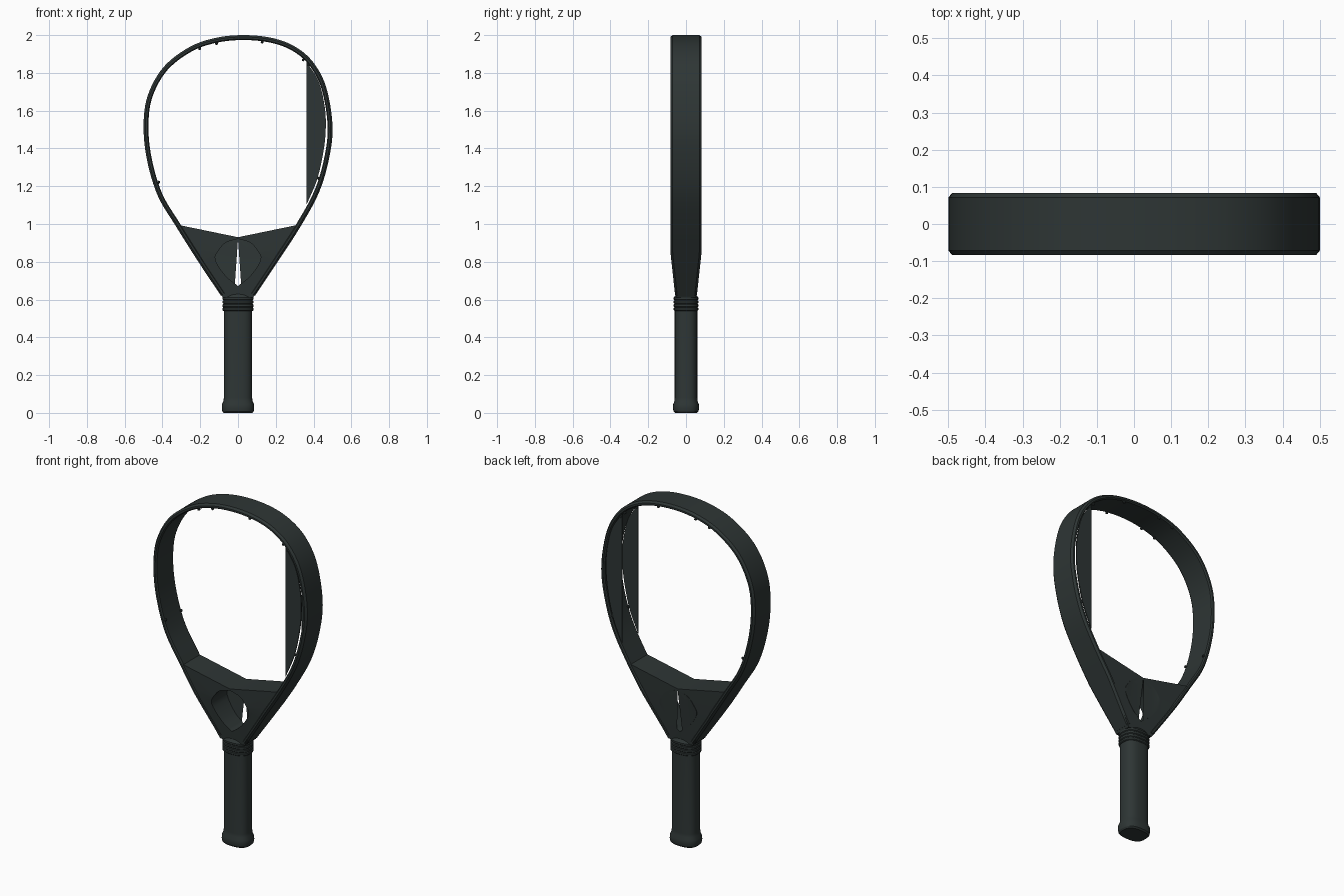
import bpy, bmesh, math
from mathutils import Vector

cube = bpy.data.objects.get("Cube")
if cube:
    bpy.data.objects.remove(cube, do_unlink=True)

graphite = bpy.data.materials.new("dark_graphite")
graphite.use_nodes = True
color = (0.027, 0.036, 0.035, 1)
graphite.diffuse_color = color
bsdf = graphite.node_tree.nodes["Principled BSDF"]
bsdf.inputs["Base Color"].default_value = color
bsdf.inputs["Roughness"].default_value = 0.6


def finish(bm, name, mirror=False, angle=30):
    bmesh.ops.recalc_face_normals(bm, faces=bm.faces)
    mesh = bpy.data.meshes.new(name)
    bm.to_mesh(mesh)
    bm.free()
    obj = bpy.data.objects.new(name, mesh)
    bpy.context.collection.objects.link(obj)
    mesh.materials.append(graphite)
    if mirror:
        mod = obj.modifiers.new("mirror", 'MIRROR')
        mod.use_clip = True
    bpy.ops.object.select_all(action='DESELECT')
    obj.select_set(True)
    bpy.context.view_layer.objects.active = obj
    bpy.ops.object.shade_smooth_by_angle(angle=math.radians(angle))
    return obj


def loft(rings, name):
    """Skin a list of closed rings and cap both ends."""
    bm = bmesh.new()
    loops = [[bm.verts.new(p) for p in ring] for ring in rings]
    n = len(loops[0])
    for a, b in zip(loops, loops[1:]):
        for i in range(n):
            bm.faces.new((a[i], a[(i + 1) % n], b[(i + 1) % n], b[i]))
    bm.faces.new(loops[0])
    bm.faces.new(loops[-1])
    return finish(bm, name)


def spline(points, steps=6):
    """Catmull-Rom curve through 2D points."""
    pts = [Vector(p) for p in points]
    pts = [2 * pts[0] - pts[1]] + pts + [2 * pts[-1] - pts[-2]]
    out = []
    for p, q, r, s in zip(pts, pts[1:], pts[2:], pts[3:]):
        for k in range(steps):
            t = k / steps
            out.append(0.5 * (2 * q + (r - p) * t + (2 * p - 5 * q + 4 * r - s) * t * t
                              + (3 * q - p - 3 * r + s) * t ** 3))
    return out + [pts[-2]]


def half_depth(z, full):
    """Frame depth, narrowing toward the handle."""
    t = min(1, max(0, (z - 0.62) / 0.23))
    return full - 0.025 * (1 - t)


def slab(outline, name, y_of, mirror=False):
    """Extrude an x-z outline; y_of(z) gives the near and far y."""
    bm = bmesh.new()
    sides = [[bm.verts.new((x, y_of(z)[k], z)) for x, z in outline] for k in (0, 1)]
    n = len(outline)
    for i in range(n):
        # Leave the centre line open where the mirrored halves meet
        j = (i + 1) % n
        if not (mirror and outline[i][0] == 0 and outline[j][0] == 0):
            bm.faces.new((sides[0][i], sides[0][j], sides[1][j], sides[1][i]))
    caps = [bm.faces.new(s) for s in sides]
    bmesh.ops.triangulate(bm, faces=caps)
    return finish(bm, name, mirror)


# Rim: chamfered band swept around the head
path = spline([(-0.09, 0.62), (-0.21, 0.8), (-0.33, 0.99), (-0.425, 1.15), (-0.482, 1.34),
               (-0.5, 1.52), (-0.478, 1.68), (-0.395, 1.83), (-0.26, 1.935), (-0.12, 1.985),
               (0.03, 2.0), (0.18, 1.985), (0.3, 1.94), (0.395, 1.86), (0.465, 1.73),
               (0.5, 1.53), (0.485, 1.36), (0.43, 1.17), (0.33, 0.985), (0.21, 0.8),
               (0.09, 0.62)])
bands, inner = [], []
for i, p in enumerate(path):
    tangent = (path[min(i + 1, len(path) - 1)] - path[max(i - 1, 0)]).normalized()
    inward = Vector((tangent.y, -tangent.x))
    h = half_depth(p.y, 0.083)
    section = [(0, -h + 0.012), (0.010, -h), (0.020, -h), (0.026, -h + 0.008),
               (0.026, h - 0.008), (0.020, h), (0.010, h), (0, h - 0.012)]
    bands.append([(p.x + inward.x * d, y, p.y + inward.y * d) for d, y in section])
    inner.append((p + inward * 0.024, inward))
loft(bands, "head_rim")

# Throat: mirrored half with an open heart cut along the centre
hole = spline([(0, 0.921), (0.06, 0.905), (0.1, 0.865), (0.12, 0.81), (0.065, 0.725), (0, 0.672)], 4)
half = [(0, 0.61), (0.08, 0.61), (0.2, 0.81), (0.245, 0.88), (0.325, 0.997), (0, 0.93)]
half += [(max(0, p.x), p.y) for p in hole]
slab(half, "throat", lambda z: (-half_depth(z, 0.077), half_depth(z, 0.077)), mirror=True)

# Side face strips: thin sheets just inside the left of the rim, front and back
arc = [(x, z) for x, z in spline([(0.362, 1.86), (0.425, 1.76), (0.456, 1.64), (0.465, 1.53),
                                  (0.455, 1.4), (0.42, 1.24), (0.362, 1.1)])]
for label, y in (("front", -0.075), ("back", 0.075)):
    slab(arc, label + "_side_strip", lambda z: (y - 0.003, y + 0.003))

# Small ragged fragments left along the inner edge of the rim
bm = bmesh.new()
for f in (0.17, 0.42, 0.45, 0.53, 0.63, 0.65, 0.83):
    p, inward = inner[int(f * len(inner))]
    for y in (-0.073, 0.073):
        made = bmesh.ops.create_icosphere(bm, subdivisions=1, radius=0.009)
        for v in made["verts"]:
            v.co += Vector((p.x + inward.x * 0.006, y, p.y + inward.y * 0.006))
finish(bm, "edge_fragments", angle=10)


def oval(rx, ry, z, count=40):
    """Rounded-rectangle ring for grip sections."""
    ring = []
    for i in range(count):
        a = math.tau * i / count
        c, s = math.cos(a), math.sin(a)
        ring.append((math.copysign(rx * abs(c) ** 0.75, c),
                     math.copysign(ry * abs(s) ** 0.75, s), z))
    return ring


# Grip with a flared butt
loft([oval(rx, ry, z) for rx, ry, z in (
    (0.076, 0.058, 0), (0.083, 0.066, 0.008), (0.086, 0.069, 0.025), (0.085, 0.068, 0.045),
    (0.077, 0.061, 0.062), (0.075, 0.060, 0.08), (0.075, 0.060, 0.56))], "grip")

# Ridged collar over the top of the grip
ridges = []
for k in range(4):
    z = 0.54 + 0.019 * k
    ridges += [oval(0.078, 0.061, z), oval(0.082, 0.065, z + 0.004),
               oval(0.082, 0.065, z + 0.014), oval(0.078, 0.061, z + 0.018)]
loft(ridges + [oval(0.068, 0.052, 0.632)], "grip_collar")
